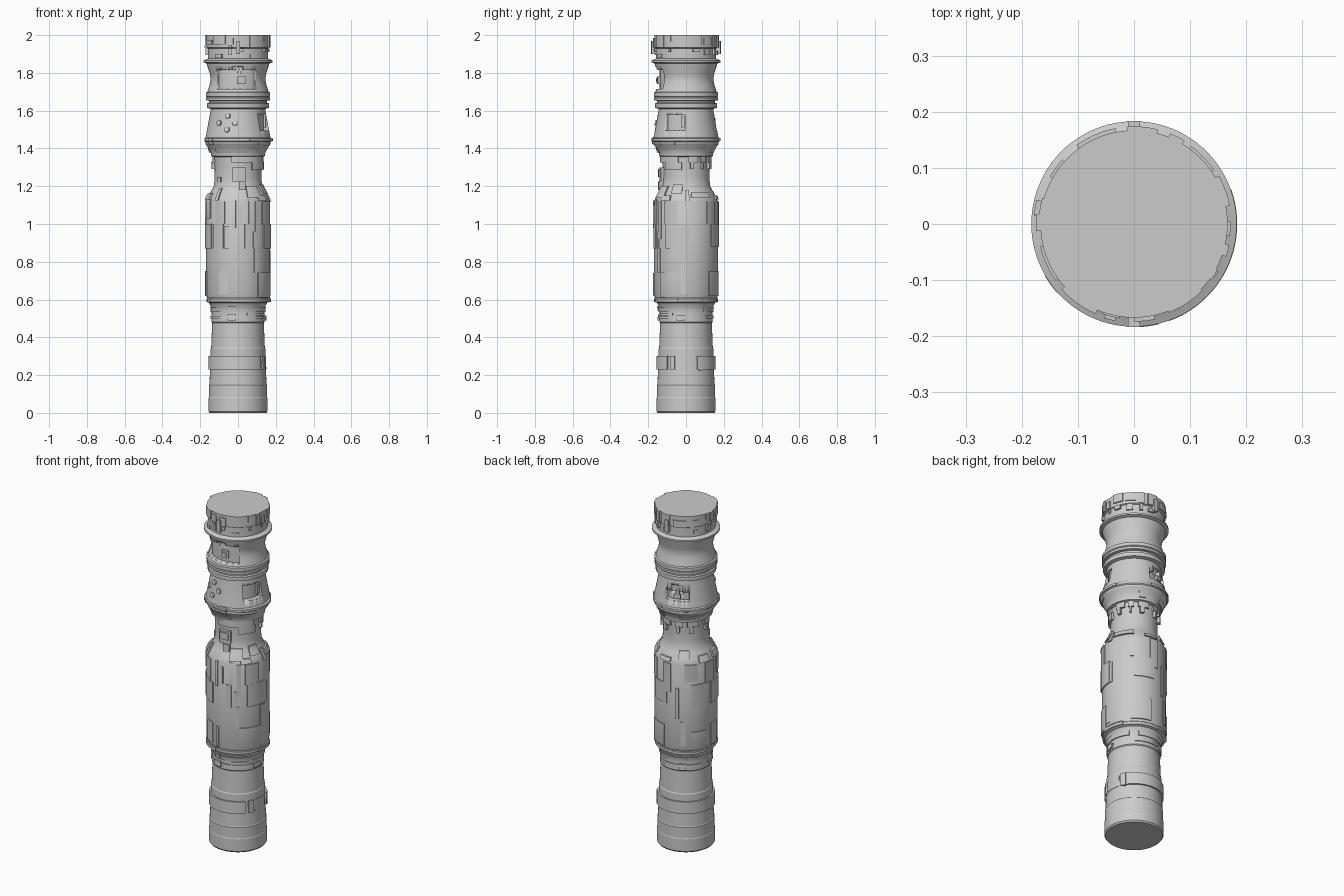
import bpy, bmesh, math, random
from mathutils import Vector, Matrix

random.seed(7)
SEG = 96

# (radius, height) profile of the turned body
PROFILE = [(.150, 0), (.156, .008), (.156, .08), (.154, .083), (.154, .148), (.151, .152),
           (.148, .23), (.145, .34), (.142, .345), (.137, .475), (.141, .48), (.139, .53),
           (.141, .555), (.150, .575), (.154, .583), (.166, .588), (.166, .603), (.163, .607),
           (.169, .625), (.169, 1.12), (.158, 1.145), (.142, 1.175), (.128, 1.20), (.124, 1.24),
           (.123, 1.30), (.127, 1.355), (.144, 1.36), (.144, 1.375), (.156, 1.40), (.173, 1.425),
           (.173, 1.435), (.178, 1.44), (.178, 1.453), (.172, 1.457), (.146, 1.595), (.145, 1.61),
           (.163, 1.615), (.163, 1.638), (.154, 1.642), (.154, 1.652), (.169, 1.655),
           (.169, 1.668), (.165, 1.672), (.170, 1.676), (.170, 1.695), (.162, 1.70),
           (.148, 1.745), (.145, 1.77), (.149, 1.795), (.164, 1.84), (.166, 1.85), (.183, 1.856),
           (.183, 1.866), (.168, 1.872), (.160, 1.876), (.160, 1.93), (.167, 1.934), (.167, 2.0)]


def radius(z):
    for (r0, z0), (r1, z1) in zip(PROFILE, PROFILE[1:]):
        if z0 <= z <= z1:
            return r0 + (r1 - r0) * (z - z0) / (z1 - z0)
    return PROFILE[-1][0]


def polar(r, deg, z):
    """Angle 0 is the front (-y), 90 is the right (+x)."""
    t = math.radians(deg)
    return (r * math.sin(t), -r * math.cos(t), z)


def finish(name, bm, angle=28):
    bmesh.ops.recalc_face_normals(bm, faces=bm.faces)
    me = bpy.data.meshes.new(name)
    bm.to_mesh(me)
    bm.free()
    me.shade_smooth()
    me.set_sharp_from_angle(angle=math.radians(angle))
    ob = bpy.data.objects.new(name, me)
    bpy.context.collection.objects.link(ob)
    return ob


def sweep(bm, section, a0, a1):
    """Sweep a closed (r, z) section round the axis from a0 to a1 degrees."""
    n = max(1, math.ceil((a1 - a0) / 4))
    rows = [[bm.verts.new(polar(r, a0 + (a1 - a0) * i / n, z)) for r, z in section]
            for i in range(n + 1)]
    for p, q in zip(rows, rows[1:]):
        for j in range(len(section)):
            k = (j + 1) % len(section)
            bm.faces.new((p[j], p[k], q[k], q[j]))
    bm.faces.new(rows[0])
    bm.faces.new(rows[-1])


def plate(bm, z0, z1, a0, a1, h):
    """Raised plate following the body profile, h above it."""
    zs = [z0] + [z for _, z in PROFILE if z0 + .001 < z < z1 - .001] + [z1]
    outer = [(radius(z) + h, z) for z in zs]
    inner = [(radius(z) - .008, z) for z in reversed(zs)]
    sweep(bm, outer + inner, a0, a1)


def plates(name, items):
    bm = bmesh.new()
    for it in items:
        plate(bm, *it)
    return finish(name, bm)


def block(bm, z0, z1, a0, a1, r0, r1):
    sweep(bm, [(r1, z0), (r1, z1), (r0, z1), (r0, z0)], a0, a1)


# turned body
bm = bmesh.new()
rings = [[bm.verts.new(polar(r, 360 * i / SEG, z)) for i in range(SEG)] for r, z in PROFILE]
for p, q in zip(rings, rings[1:]):
    for i in range(SEG):
        j = (i + 1) % SEG
        bm.faces.new((p[i], p[j], q[j], q[i]))
bm.faces.new(rings[0])
bm.faces.new(rings[-1])
body = finish("body", bm)

# recesses: front window with tab, right slot, stepped rear slot
for i, (z0, z1, a0, a1, r) in enumerate([
        (1.715, 1.815, -47, 38, .139), (1.81, 1.832, -12, 10, .139),
        (1.495, 1.58, 45, 88, .136), (1.495, 1.545, 172, 222, .140), (1.54, 1.58, 182, 208, .138)]):
    bm = bmesh.new()
    block(bm, z0, z1, a0, a1, r, .25)
    cutter = finish("recess_cutter_%d" % i, bm)
    cutter.hide_render = True
    cutter.hide_viewport = True
    cutter.display_type = 'WIRE'
    mod = body.modifiers.new("recess", 'BOOLEAN')
    mod.operation, mod.object, mod.solver = 'DIFFERENCE', cutter, 'EXACT'

# inserts inside the recesses
bm = bmesh.new()
block(bm, 1.74, 1.782, -2, 15, .13, .153)
block(bm, 1.75, 1.772, 2, 11, .13, .158)
block(bm, 1.505, 1.53, 190, 204, .13, .160)
block(bm, 1.53, 1.56, 196, 202, .13, .162)
block(bm, 1.51, 1.57, 80, 87, .13, .148)
finish("recess_inserts", bm)

# four round buttons in a diamond
bm = bmesh.new()
for a, z in [(-21, 1.572), (-39, 1.535), (-6, 1.535), (-21, 1.500)]:
    n = Vector(polar(1, a, .19)).normalized()
    loc = Vector(polar(radius(z), a, z))
    mat = Matrix.Translation(loc) @ n.to_track_quat('Z', 'Y').to_matrix().to_4x4()
    bmesh.ops.create_cone(bm, cap_ends=True, segments=24, radius1=.016, radius2=.014,
                          depth=.014, matrix=mat)
finish("round_buttons", bm)

# lower grip band with its gap on the right, and small pads
plates("grip_band", [(.23, .30, 113, 410, .009), (.23, .30, 57, 67, .009),
                     (.232, .298, 72, 108, .002), (.225, .30, 118, 124, .012)])
plates("lower_collar", [(.535, .56, -75, 130, .006), (.535, .56, 150, 270, .005),
                        (.50, .513, -90, 90, .006), (.50, .515, 140, 250, .005),
                        (.49, .52, -22, -4, .010), (.488, .515, 70, 88, .010),
                        (.485, .52, 200, 215, .010), (.515, .53, 20, 60, .006),
                        (.54, .565, -20, -5, .010), (.588, .612, 75, 120, .008),
                        (.588, .61, -60, -10, .006), (.588, .61, 190, 240, .006)])

# main barrel: long strips, middle armour, base panels
strips = [(1.0, 1.12, -43, -24, .004), (.98, 1.125, -10, -4, .007), (1.0, 1.10, 3, 7, .006),
          (1.0, 1.13, 19, 25, .006), (.92, 1.12, 32, 40, .005), (1.0, 1.12, 48, 75, .006),
          (1.03, 1.13, -75, -58, .006), (1.0, 1.12, 130, 150, .004),
          (.95, 1.12, 170, 186, .005), (1.02, 1.12, 212, 236, .005), (1.0, 1.12, 252, 272, .006)]
mids = [(.87, 1.0, -95, -54, .007), (.87, 1.0, -50, -27, .005), (.87, .99, -25, -16, .008),
        (.87, 1.0, 12, 23, .006), (.87, .96, 28, 33, .005), (.87, 1.0, 52, 92, .007),
        (.87, .99, 92, 98, .004), (.88, 1.0, 140, 178, .005), (.8, .98, 196, 202, .007),
        (.87, 1.0, 225, 250, .005)]
bases = [(.62, .75, -95, -76, .006), (.63, .75, -36, -18, .004), (.62, .74, -8, -2, .006),
         (.61, .745, 38, 80, .006), (.63, .86, 80, 92, .003), (.62, .75, 135, 172, .006),
         (.64, .78, 205, 214, .004), (.61, .72, 225, 255, .005), (.74, .87, 30, 37, .005)]
plates("barrel_strips", strips)
plates("barrel_mid_armour", mids)
plates("barrel_base_panels", bases)

# shoulder pieces over the taper
bm = bmesh.new()
for z0, z1, a0, a1, h in [(1.13, 1.165, -85, -62, .012), (1.125, 1.19, -45, -38, .008),
                          (1.14, 1.20, 18, 45, .010), (1.125, 1.15, 40, 60, .010),
                          (1.16, 1.21, 60, 82, .010), (1.12, 1.18, 88, 96, .008),
                          (1.14, 1.17, 100, 140, .010), (1.13, 1.15, 160, 185, .010),
                          (1.15, 1.19, 200, 222, .009), (1.125, 1.16, 240, 262, .010)]:
    plate(bm, z0, z1, a0, a1, h)
finish("shoulder_pieces", bm)

# neck: control box and broken band
bm = bmesh.new()
block(bm, 1.225, 1.30, -12, 18, .11, .140)
block(bm, 1.25, 1.29, -8, 14, .11, .147)
block(bm, 1.18, 1.225, 2, 16, .11, .148)
block(bm, 1.325, 1.36, -15, 72, .11, .138)
block(bm, 1.285, 1.325, 35, 80, .11, .136)
block(bm, 1.22, 1.25, -58, -45, .11, .130)
for a, w in [(96, 22), (126, 14), (150, 26), (190, 18), (218, 28), (262, 20)]:
    block(bm, 1.325, 1.357, a, a + w, .11, .136)
    block(bm, 1.29, 1.33, a + 4, a + w * .55, .11, .139)
finish("neck_details", bm)

# flange segments under the cone
plates("flange_segments", [(1.375, 1.40, -50, 20, .005), (1.44, 1.453, 20, 110, .006),
                           (1.42, 1.452, -60, -48, .006), (1.415, 1.45, 40, 70, .005),
                           (1.375, 1.42, 150, 165, .006), (1.44, 1.455, 170, 250, .005),
                           (1.42, 1.46, 2, 14, .006), (1.375, 1.40, 200, 280, .005)])

# head: seeded blocks round the top collar
bm = bmesh.new()
a = 0
while a < 350:
    w = random.uniform(6, 26)
    plate(bm, random.choice([1.935, 1.95, 1.965]), random.choice([2.0, 1.985, 1.975]), a,
          min(a + w, 357), random.choice([.003, .005, .007]))
    if random.random() < .75:
        z = random.choice([1.88, 1.895, 1.91])
        plate(bm, z, z + random.choice([.02, .035, .05]), a + 2, a + 2 + w * .6,
              random.choice([.005, .009, .012]))
    a += w + random.uniform(2, 14)
for c in (0, 180):
    block(bm, 1.90, 1.97, c - 3.5, c + 3.5, .15, .184)
block(bm, 1.95, 2.0, -96, -86, .15, .175)
finish("head_blocks", bm)
